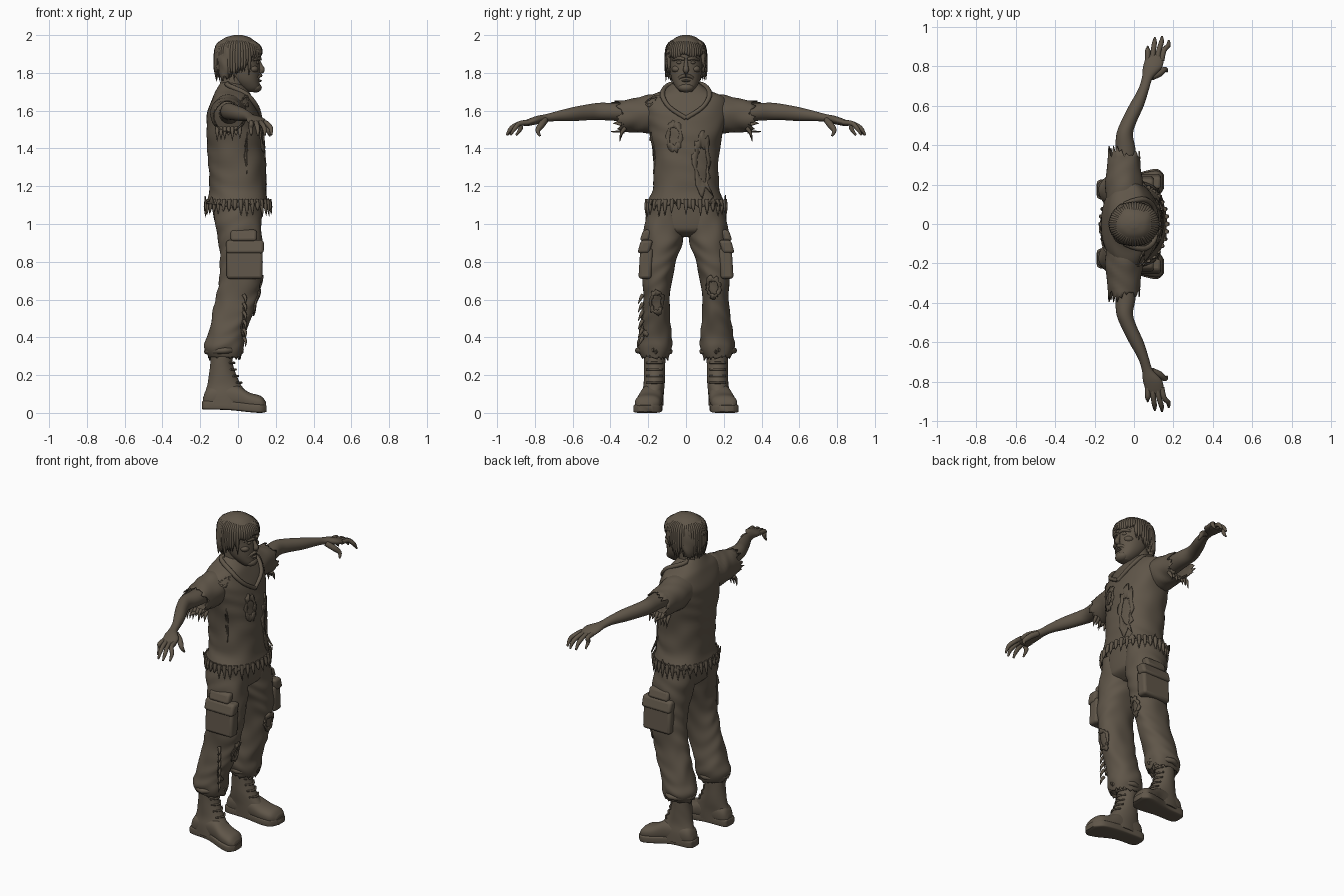
import bpy, bmesh, math, random
from mathutils import Vector

random.seed(4)
if "Cube" in bpy.data.objects:
    bpy.data.objects.remove(bpy.data.objects["Cube"])

mat = bpy.data.materials.new("dusty brown")
mat.use_nodes = True
COLOUR = (0.115, 0.092, 0.066, 1)
mat.diffuse_color = COLOUR
bsdf = mat.node_tree.nodes["Principled BSDF"]
bsdf.inputs["Base Color"].default_value = COLOUR
bsdf.inputs["Roughness"].default_value = 0.9


def finish(name, data, mirror=False):
    obj = bpy.data.objects.new(name, data)
    bpy.context.collection.objects.link(obj)
    data.materials.append(mat)
    if mirror:
        mod = obj.modifiers.new("mirror", "MIRROR")
        mod.use_axis = (False, True, False)
    return obj


def from_bmesh(name, bm, mirror=False):
    bmesh.ops.recalc_face_normals(bm, faces=bm.faces)
    for face in bm.faces:
        face.smooth = True
    mesh = bpy.data.meshes.new(name)
    bm.to_mesh(mesh)
    bm.free()
    mesh.set_sharp_from_angle(angle=math.radians(50))
    return finish(name, mesh, mirror)


def spline(rows, steps):
    """Smoothly interpolate rows of numbers."""
    out = []
    for i in range(len(rows) - 1):
        a, b, c, d = (rows[max(i - 1, 0)], rows[i], rows[i + 1], rows[min(i + 2, len(rows) - 1)])
        for s in range(steps):
            t = s / steps
            out.append([q + t / 2 * (r - p + t * (2*p - 5*q + 4*r - s2 + t * (3*(q - r) + s2 - p)))
                        for p, q, r, s2 in zip(a, b, c, d)])
    return out + [list(rows[-1])]


def loft(name, rows, axis="Z", n=40, steps=5, power=2.0, fold=0, tear=0, mirror=False):
    """Rows hold: position on axis, low and high extent of each cross direction."""
    bm, rings = bmesh.new(), []
    rows = spline(rows, steps)
    for k, (t, lo1, hi1, lo2, hi2) in enumerate(rows):
        ring = []
        for i in range(n):
            a = math.tau * i / n
            ca, sa = math.cos(a), math.sin(a)
            wave = math.sin(t * 55 + 3 * math.sin(a * 2 + t * 9)) + 0.6 * math.sin(a * 5 + t * 31)
            f = 1 + fold * wave
            u = (lo1 + hi1) / 2 + f * (hi1 - lo1) / 2 * math.copysign(abs(ca) ** (2 / power), ca)
            v = (lo2 + hi2) / 2 + f * (hi2 - lo2) / 2 * math.copysign(abs(sa) ** (2 / power), sa)
            w = t
            if tear and k == len(rows) - 1:
                w += tear * random.uniform(-0.5, 1) * (1 if i % 2 else 0.4)
            co = {"Z": (u, v, w), "Y": (u, w, v), "X": (w, u, v)}[axis]
            ring.append(bm.verts.new(co))
        rings.append(ring)
    for r, s in zip(rings, rings[1:]):
        for i in range(n):
            j = (i + 1) % n
            bm.faces.new((r[i], r[j], s[j], s[i]))
    bm.faces.new(rings[0])
    if not tear:
        bm.faces.new(rings[-1])
    obj = from_bmesh(name, bm, mirror)
    if tear:
        mod = obj.modifiers.new("cloth", "SOLIDIFY")
        mod.thickness = 0.006
    return obj


def tube(name, points, mirror=False):
    """Tapered tubes: each point is x, y, z, radius."""
    curve = bpy.data.curves.new(name, "CURVE")
    curve.dimensions, curve.bevel_depth, curve.bevel_resolution = "3D", 1, 2
    curve.use_fill_caps = True
    path = spline(points, 4)
    line = curve.splines.new("POLY")
    line.points.add(len(path) - 1)
    for p, q in zip(line.points, path):
        p.co, p.radius, = (*q[:3], 1), q[3]
    line.use_smooth = True
    return finish(name, curve, mirror)


def ball(name, centre, size, mirror=False):
    bm = bmesh.new()
    bmesh.ops.create_uvsphere(bm, u_segments=16, v_segments=10, radius=1)
    for v in bm.verts:
        v.co = Vector(centre) + v.co * Vector(size)
    return from_bmesh(name, bm, mirror)


def box(name, centre, size, tilt=0):
    bm = bmesh.new()
    bmesh.ops.create_cube(bm, size=1)
    for v in bm.verts:
        v.co = Vector(centre) + v.co * Vector(size) + Vector((0, tilt * v.co.z, 0))
    obj = from_bmesh(name, bm, True)
    mod = obj.modifiers.new("round", "BEVEL")
    mod.width, mod.segments = 0.016, 3
    return obj


def ragged_rim(name, target, x, y, z, ry, rz, lift=0.006):
    """Frayed cloth edge around a tear, laid on the target."""
    bm, rings, n = bmesh.new(), [], 26
    for scale in (0.75, 1.0, 1.25):
        ring = []
        for i in range(n):
            a = math.tau * i / n
            s = scale * random.uniform(0.82, 1.15)
            ring.append(bm.verts.new((x, y + ry * s * math.cos(a), z + rz * s * math.sin(a))))
        rings.append(ring)
    for r, s in zip(rings, rings[1:]):
        for i in range(n):
            bm.faces.new((r[i], r[i - 1], s[i - 1], s[i]))
    obj = from_bmesh(name, bm)
    wrap = obj.modifiers.new("wrap", "SHRINKWRAP")
    wrap.target, wrap.offset, wrap.wrap_mode = target, lift, "ABOVE_SURFACE"
    obj.modifiers.new("cloth", "SOLIDIFY").thickness = 0.008


# Shirt with torn hem and sleeves
shirt = loft("shirt", [
    (1.75, -.09, .02, -.065, .065), (1.71, -.115, .05, -.12, .12), (1.67, -.135, .075, -.2, .2),
    (1.6, -.16, .105, -.225, .225), (1.5, -.167, .13, -.2, .2), (1.4, -.163, .14, -.178, .178),
    (1.28, -.155, .147, -.172, .172), (1.18, -.152, .15, -.178, .178),
    (1.1, -.17, .165, -.21, .21)], n=64, power=2.3, fold=.012, tear=.06)
loft("sleeve", [
    (.1, -.14, .05, 1.49, 1.69), (.2, -.145, .045, 1.48, 1.682), (.28, -.14, .035, 1.487, 1.665),
    (.35, -.13, .03, 1.485, 1.652)], "Y", fold=.02, tear=.05, mirror=True)
tube("collar", [(.01, 0, 1.745, .008), (-.06, .085, 1.74, .012), (.04, .125, 1.69, .014),
                (.1, .09, 1.62, .012), (.118, 0, 1.56, .012)], True)
ragged_rim("chest_tear", shirt, .16, .1, 1.32, .05, .13)
ragged_rim("breast_tear", shirt, .16, -.07, 1.47, .04, .07)
ragged_rim("side_tear", shirt, .05, -.19, 1.38, .02, .08)
ragged_rim("shoulder_tear", shirt, .05, -.2, 1.66, .06, .03)

# Hanging rags below hem and sleeves
for i in range(34):
    a = math.tau * i / 34
    x, y = .165 * math.cos(a), .205 * math.sin(a)
    tube("hem_rag", [(x, y, 1.13, .012), (x * 1.04, y * 1.03, 1.09, .01),
                     (x * 1.07, y * 1.04, 1.075 - random.uniform(0, .04), .001)])
for i in range(7):
    x = -.11 + .02 * i
    drop = random.uniform(.01, .05)
    tube("sleeve_rag", [(x, .32, 1.51, .011), (x, .34, 1.485, .009), (x, .35, 1.48 - drop, .001)], True)

# Trousers
loft("trouser_seat", [
    (1.16, -.13, .125, -.18, .18), (1.08, -.135, .125, -.2, .2), (1.0, -.12, .122, -.205, .205),
    (.96, -.095, .11, -.17, .17), (.93, -.05, .06, -.08, .08)], power=2.3)
leg = loft("trouser_leg", [
    (1.1, -.13, .12, .01, .2), (1.0, -.12, .125, .003, .218), (.9, -.103, .13, .02, .227),
    (.8, -.095, .13, .052, .23), (.7, -.1, .12, .075, .23), (.6, -.12, .1, .085, .225),
    (.5, -.14, .07, .085, .238), (.41, -.16, .035, .075, .25), (.35, -.178, .03, .075, .258),
    (.29, -.155, .015, .095, .235)], steps=7, power=2.2, fold=.022, tear=.03, mirror=True)
tube("trouser_cuff", [(.02, .165, .335, .014), (-.07, .255, .33, .016), (-.165, .17, .325, .016),
                      (-.07, .085, .325, .015), (.02, .165, .325, .014)], True)
box("cargo_pocket", (.035, .213, .79), (.19, .068, .16), -.01)
box("pocket_band", (.037, .216, .88), (.2, .064, .07), -.02)
box("pocket_flap", (.03, .211, .94), (.14, .05, .06), -.02)
ragged_rim("right_knee_tear", leg, .12, -.155, .58, .045, .06, .01)
ragged_rim("left_knee_tear", leg, .13, .14, .66, .045, .05, .01)
ragged_rim("right_shin_tear", leg, .03, -.22, .48, .03, .06, .01)
for i in range(6):
    z = .4 + .045 * i
    tube("shin_rag", [(.03, -.23, z, .01), (.04, -.24, z - .02, .008), (.04, -.255, z - .05, .001)])

# Boots
loft("boot_shaft", [
    (.36, -.145, -.03, .11, .222), (.25, -.148, -.025, .11, .222), (.16, -.16, .01, .112, .224),
    (.1, -.175, .05, .118, .235), (.04, -.18, .06, .12, .24)], fold=.008, mirror=True)
loft("boot_foot", [
    (-.185, .15, .2, .03, .08), (-.15, .125, .225, .02, .14), (-.02, .122, .24, .02, .15),
    (.06, .128, .262, .015, .108), (.12, .14, .27, .01, .09), (.147, .175, .25, .015, .06)],
    "X", power=2.4, mirror=True)
loft("boot_sole", [
    (-.19, .15, .2, .02, .06), (-.17, .125, .225, .018, .065), (-.05, .125, .235, .015, .062),
    (.06, .125, .27, .004, .05), (.12, .138, .278, 0, .045), (.152, .18, .25, .006, .04)],
    "X", power=6, mirror=True)
for i in range(5):
    x, z = -.028 + .01 * i * i / 4, .3 - .035 * i
    tube("boot_lace", [(x - .02, .125, z, .005), (x + .006, .167, z, .006), (x - .02, .21, z, .005)], True)

# Arms and hands
loft("arm", [
    (.2, -.1, .01, 1.53, 1.64), (.36, -.095, .01, 1.545, 1.64), (.45, -.09, -.005, 1.55, 1.642),
    (.51, -.07, .01, 1.55, 1.635), (.6, -.025, .05, 1.545, 1.618), (.68, .02, .075, 1.545, 1.598),
    (.74, .04, .095, 1.54, 1.582), (.79, .045, .14, 1.528, 1.572), (.83, .055, .15, 1.52, 1.558),
    (.86, .065, .148, 1.518, 1.545)], "Y", n=24, mirror=True)
for i, (x, reach) in enumerate([(.07, .9), (.094, .945), (.118, .95), (.14, .93)]):
    tip = x + .012 * i
    tube("finger", [(x, .83, 1.538, .014), (x + .004 * i, .88, 1.532, .013),
                    (tip - .002, reach - .025, 1.507, .012), (tip, reach, 1.47, .005)], True)
tube("thumb", [(.09, .745, 1.55, .017), (.13, .765, 1.525, .018), (.158, .785, 1.495, .013),
               (.168, .772, 1.466, .005)], True)

# Neck and head
loft("neck", [(1.62, -.12, .05, -.09, .09), (1.7, -.1, .04, -.075, .075), (1.8, -.09, .05, -.07, .07)])
loft("head", [
    (1.7, .04, .1, -.03, .03), (1.72, .01, .116, -.052, .052), (1.76, -.035, .114, -.074, .074),
    (1.81, -.075, .115, -.084, .084), (1.86, -.098, .113, -.088, .088), (1.91, -.1, .112, -.09, .09),
    (1.96, -.075, .085, -.07, .07), (1.985, -.03, .04, -.03, .03)], power=2.2)
tube("nose", [(.107, 0, 1.865, .009), (.12, 0, 1.835, .012), (.126, 0, 1.815, .016), (.112, 0, 1.802, .01)])
tube("brow", [(.118, .008, 1.872, .008), (.11, .04, 1.878, .01), (.08, .068, 1.868, .006)], True)
ball("eye", (.098, .034, 1.855), (.014, .016, .01), True)
ball("ear", (-.005, .092, 1.835), (.022, .012, .034), True)
ball("cheek", (.078, .048, 1.82), (.03, .028, .02), True)
tube("moustache", [(.12, 0, 1.787, .01), (.105, .03, 1.777, .009), (.085, .045, 1.75, .008)], True)
ball("lower_lip", (.115, 0, 1.758), (.011, .023, .006))
ball("beard", (.092, 0, 1.722), (.034, .043, .026))

# Hair cap and loose locks
loft("hair", [
    (2.0, -.02, .02, -.02, .02), (1.985, -.07, .068, -.06, .06), (1.95, -.108, .105, -.092, .092),
    (1.9, -.118, .116, -.104, .104)], fold=.02, tear=.03)
loft("back_hair", [
    (1.95, -.1, .02, -.09, .09), (1.88, -.118, .01, -.104, .104), (1.81, -.112, -.01, -.1, .1),
    (1.77, -.102, -.03, -.088, .088)], fold=.02, tear=.03)
for i in range(54):
    a = math.tau * i / 54
    front = math.cos(a) > .55
    x, y = .118 * math.cos(a), .102 * math.sin(a)
    side = .03 < x and not front
    low = random.uniform(1.86, 1.9) if front else random.uniform(1.75, 1.81) + .03 * side
    tube("hair_lock", [(x * .55, y * .55, 1.975, .008), (x * .93, y * .93, 1.94, .011),
                       (x * 1.02, y * 1.03, (1.92 + low) / 2, .01),
                       (x * .98, y * (1 + random.uniform(-.04, .08)), low, .001)])
